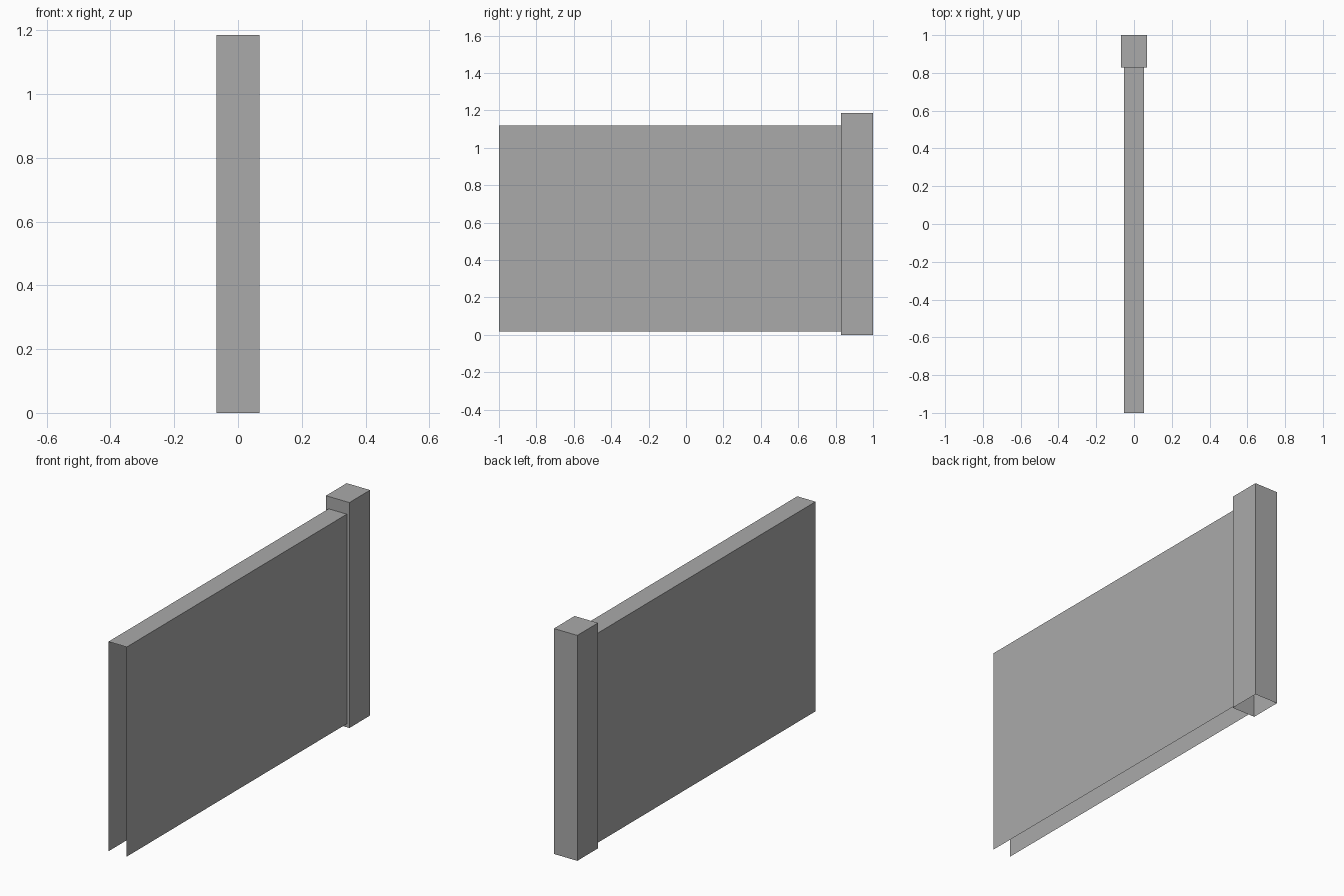
import bpy
import bmesh
from mathutils import Matrix, Vector

cube = bpy.data.objects.get("Cube")
if cube:
    bpy.data.objects.remove(cube, do_unlink=True)

grey = bpy.data.materials.new("plain grey")
grey.use_nodes = True
colour = (0.4, 0.4, 0.4, 1)
grey.diffuse_color = colour
grey.node_tree.nodes["Principled BSDF"].inputs["Base Color"].default_value = colour


def open_box(name, low, high, open_sides):
    """Box shell between two corners, without the faces on the open sides."""
    low, high = Vector(low), Vector(high)
    bm = bmesh.new()
    place = Matrix.Translation((low + high) / 2) @ Matrix.Diagonal((*(high - low), 1))
    bmesh.ops.create_cube(bm, size=1, matrix=place)
    bm.normal_update()
    gone = [f for f in bm.faces
            if any(f.normal.dot(Vector(s)) > 0.9 for s in open_sides)]
    bmesh.ops.delete(bm, geom=gone, context='FACES')
    mesh = bpy.data.meshes.new(name)
    bm.to_mesh(mesh)
    bm.free()
    mesh.materials.append(grey)
    obj = bpy.data.objects.new(name, mesh)
    bpy.context.collection.objects.link(obj)
    return obj


DOWN, FRONT, BACK = (0, 0, -1), (0, -1, 0), (0, 1, 0)

# Wall panel: two sides and a top, open at both ends and underneath
open_box("wall_panel", (-0.053, -1, 0.018), (0.053, 0.828, 1.12), (DOWN, FRONT, BACK))

# End post: taller and wider, open underneath
open_box("end_post", (-0.068, 0.828, 0), (0.068, 1, 1.185), (DOWN,))
